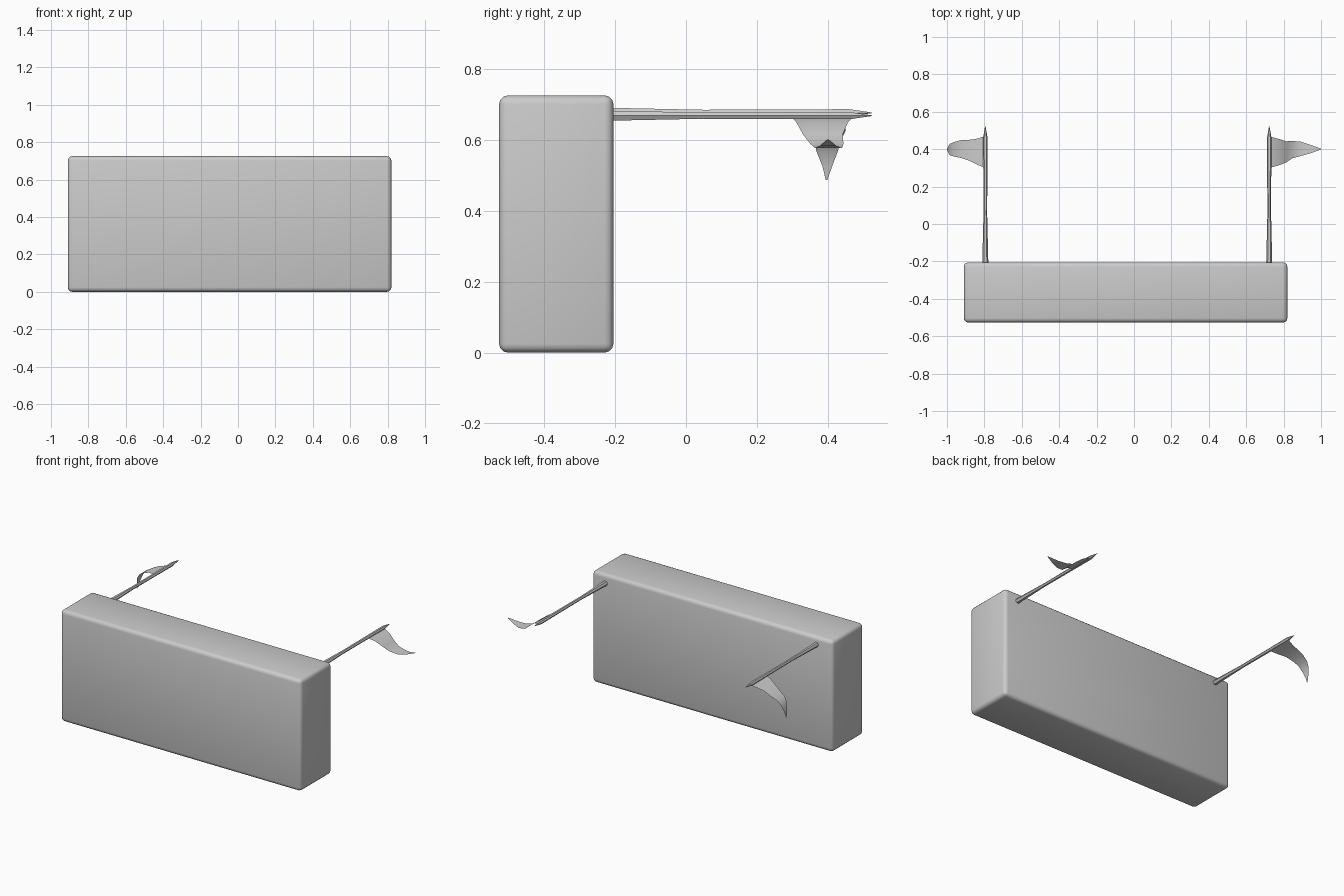
import bpy, bmesh
from math import cos, sin, tau, radians

if "Cube" in bpy.data.objects:
    bpy.data.objects.remove(bpy.data.objects["Cube"])


def make_object(name, bm, angle=40):
    bmesh.ops.recalc_face_normals(bm, faces=bm.faces)
    mesh = bpy.data.meshes.new(name)
    bm.to_mesh(mesh)
    bm.free()
    ob = bpy.data.objects.new(name, mesh)
    bpy.context.collection.objects.link(ob)
    bpy.ops.object.select_all(action='DESELECT')
    ob.select_set(True)
    bpy.context.view_layer.objects.active = ob
    bpy.ops.object.shade_smooth_by_angle(angle=radians(angle))
    return ob


# Rounded block
bm = bmesh.new()
bmesh.ops.create_cube(bm, size=1)
for v in bm.verts:
    v.co = (v.co.x * 1.73 - 0.045, v.co.y * 0.322 - 0.366, (v.co.z + 0.5) * 0.725)
bmesh.ops.bevel(bm, geom=bm.edges[:], offset=0.024, segments=3, profile=0.5, affect='EDGES')
make_object("block", bm, 60)


# Slim hexagonal pole along y with a pointed end
def pole(name, x, z):
    profile = [(-0.25, 0.017), (-0.2, 0.016), (0.05, 0.010), (0.3, 0.011),
               (0.46, 0.012), (0.525, 0.001)]
    bm = bmesh.new()
    rings = [[bm.verts.new((x + r * cos(i * tau / 6), y, z + r * sin(i * tau / 6)))
              for i in range(6)] for y, r in profile]
    for a, b in zip(rings, rings[1:]):
        for i in range(6):
            j = (i + 1) % 6
            bm.faces.new((a[i], a[j], b[j], b[i]))
    bm.faces.new(rings[0])
    bm.faces.new(rings[-1])
    make_object(name, bm, 30)


# Thin tapering cloth: stations of x, z, y min, y max
def flag(name, stations):
    bm = bmesh.new()
    n = 4
    rows = [[bm.verts.new((x, y0 + (y1 - y0) * i / n, z)) for i in range(n + 1)]
            for x, z, y0, y1 in stations]
    for a, b in zip(rows, rows[1:]):
        for i in range(n):
            bm.faces.new((a[i], a[i + 1], b[i + 1], b[i]))
    make_object(name, bm, 80)


pole("left_pole", -0.795, 0.676)
pole("right_pole", 0.723, 0.668)

flag("left_flag", [
    (-0.795, 0.668, 0.300, 0.470), (-0.84, 0.655, 0.318, 0.456),
    (-0.88, 0.644, 0.338, 0.450), (-0.92, 0.625, 0.352, 0.450),
    (-0.963, 0.600, 0.361, 0.438), (-0.985, 0.567, 0.368, 0.428),
    (-0.995, 0.525, 0.385, 0.412), (-1.0, 0.487, 0.394, 0.399)])

flag("right_flag", [
    (0.725, 0.662, 0.300, 0.468), (0.77, 0.648, 0.312, 0.456),
    (0.815, 0.615, 0.330, 0.442), (0.845, 0.588, 0.351, 0.444),
    (0.893, 0.577, 0.364, 0.440), (0.94, 0.583, 0.377, 0.424),
    (0.98, 0.595, 0.391, 0.410), (1.0, 0.601, 0.398, 0.402)])
